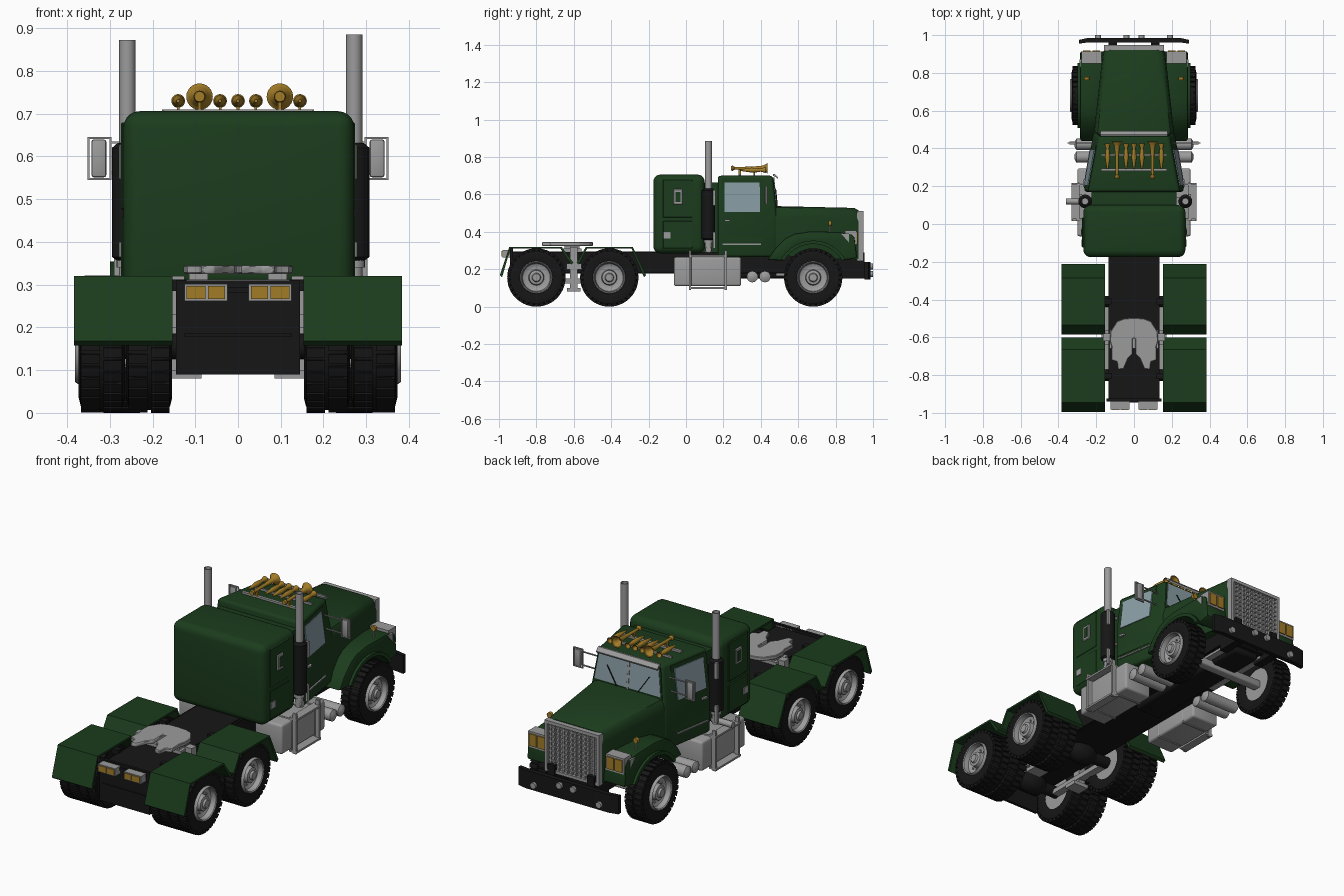
import bpy, bmesh, math
from math import sin, cos, pi

if "Cube" in bpy.data.objects:
    bpy.data.objects.remove(bpy.data.objects["Cube"])


def material(name, rgb):
    m = bpy.data.materials.new(name)
    m.diffuse_color = (*rgb, 1)
    m.use_nodes = True
    m.node_tree.nodes["Principled BSDF"].inputs["Base Color"].default_value = m.diffuse_color
    return m


GREEN = material("green_paint", (0.011, 0.045, 0.012))
BLACK = material("black", (0.008, 0.008, 0.008))
GOLD = material("gold", (0.36, 0.2, 0.02))
GLASS = material("glass", (0.25, 0.34, 0.38))
GREY = material("grey_metal", (0.33, 0.33, 0.33))


def build(name, solids, mat=GREY, mirror=False, bevel=0, seg=3, angle=35):
    """Skin each solid (a list of equal-length rings) and join them in one object."""
    bm = bmesh.new()
    for rings in solids:
        vs = [[bm.verts.new(p) for p in r] for r in rings]
        n = len(vs[0])
        for a, b in zip(vs, vs[1:]):
            for i in range(n):
                bm.faces.new((a[i], a[(i + 1) % n], b[(i + 1) % n], b[i]))
        if rings[0] != rings[-1]:
            bm.faces.new(vs[0][::-1])
            bm.faces.new(vs[-1])
        else:
            bmesh.ops.remove_doubles(bm, verts=vs[0] + vs[-1], dist=1e-5)
    bmesh.ops.recalc_face_normals(bm, faces=bm.faces)
    if bevel:
        edges = [e for e in bm.edges if e.calc_face_angle(0) > 0.5]
        bmesh.ops.bevel(bm, geom=edges, offset=bevel, segments=seg, profile=0.5,
                        affect='EDGES', clamp_overlap=True)
    for f in bm.faces:
        f.smooth = True
    for e in bm.edges:
        e.smooth = e.calc_face_angle(0) < math.radians(angle)
    me = bpy.data.meshes.new(name)
    bm.to_mesh(me)
    bm.free()
    ob = bpy.data.objects.new(name, me)
    bpy.context.collection.objects.link(ob)
    me.materials.append(mat)
    if mirror:
        ob.modifiers.new("mirror", 'MIRROR')
    return ob


def box(x0, x1, y0, y1, z0, z1):
    return [[(x0, y0, z), (x1, y0, z), (x1, y1, z), (x0, y1, z)] for z in (z0, z1)]


def side(pts, x0, x1):  # (y, z) profile extruded across x
    return [[(x, y, z) for y, z in pts] for x in (x0, x1)]


def lathe(profile, c, axis='x', n=32):  # profile of (radius, distance along axis)
    rings = []
    for r, d in profile:
        ring = []
        for i in range(n):
            u, v = r * cos(2 * pi * i / n), r * sin(2 * pi * i / n)
            o = {'x': (d, u, v), 'y': (u, d, v), 'z': (u, v, d)}[axis]
            ring.append(tuple(a + b for a, b in zip(c, o)))
        rings.append(ring)
    return rings


def rod(r, a, b, c, axis='x', n=20):
    return lathe([(r, a), (r, b)], c, axis, n)


# Frame, cross members, drivetrain and rear flap
build("frame_rails", [box(0.095, 0.135, -0.94, 0.955, 0.18, 0.29)], BLACK, True)
build("frame_deck", [box(-0.125, 0.125, -0.945, 0.9, 0.28, 0.295), box(-0.125, 0.125, -0.945, 0.9, 0.178, 0.186)], BLACK)
build("engine_and_gearbox", [box(-0.08, 0.08, 0.1, 0.88, 0.15, 0.29)], BLACK, bevel=0.02)
build("rear_flap", [box(-0.145, 0.145, -0.94, -0.925, 0.09, 0.31)], BLACK)

# Wheels
R = 0.156


def wheel(name, xo, y, w=0.108, rim=True):
    c, xi = (xo, y, R), -w
    prof = [(.086, -.008), (.12, 0), (.14, -.005), (.149, -.018), (.149, xi + .018),
            (.14, xi + .005), (.12, xi), (.086, xi + .008), (.086, -.008)]
    lugs = []
    for i in range(32):
        for s, (a, b) in enumerate(((-.006, -.05), (-.058, xi + .006))):
            t = 2 * pi * (i + s / 2) / 32
            lugs.append([[(xo + x, y + r * cos(t + d), R + r * sin(t + d))
                          for x, d in ((a, -.075), (b, -.075), (b, .075), (a, .075))]
                         for r in (.14, R)])
    build(name + "_tyre", [lathe(prof, c, n=40)] + lugs, BLACK, True)
    face = [(.088, xi + .01), (.088, .002), (.084, .008), (.079, .004), (.074, -.022), (.06, -.03),
            (.042, -.03), (.038, -.005), (.024, -.002), (.02, .008), (.001, .008)]
    bolts = [rod(.004, -.032, -.022, (xo, y + .052 * cos(k * pi / 5), R + .052 * sin(k * pi / 5)), n=6)
             for k in range(10)]
    build(name + "_rim", [lathe(face, c)] + bolts if rim else [rod(.087, xi + .01, -.01, c)], GREY, True)


wheel("front_wheel", 0.331, 0.68)
for tag, y in (("middle", -0.41), ("rear", -0.80)):
    wheel(tag + "_outer_wheel", 0.373, y)
    wheel(tag + "_inner_wheel", 0.262, y, rim=False)
    build(tag + "_axle", [rod(0.03, -0.27, 0.27, (0, y, R)),
                          lathe([(.02, -.09), (.05, -.05), (.06, 0), (.05, .05), (.02, .09)], (0, y, R))], BLACK)
build("front_axle", [box(-0.25, 0.25, 0.655, 0.705, 0.13, 0.17)], bevel=0.008)
build("front_springs", [box(0.085, 0.12, 0.48, 0.88, 0.165, 0.185)], GREY, True)

# Rear suspension between the driven axles
build("rear_suspension", [box(0.125, 0.165, -0.62, -0.58, 0.09, 0.32), box(0.12, 0.172, -0.64, -0.56, 0.2, 0.23),
                          box(0.085, 0.172, -0.635, -0.565, 0.08, 0.1), box(0.12, 0.16, -0.78, -0.42, 0.125, 0.15)],
      GREY, True)

# Rear fenders: bent sheet with an inner bracket
for tag, p in (("rear", [(-.995, .168), (-.945, .32), (-.665, .32), (-.602, .235)]),
               ("middle", [(-.585, .235), (-.535, .32), (-.285, .32), (-.213, .168)])):
    inner = [(y + d, z - .01) for (y, z), d in zip(p, (.012, .006, -.006, -.012))]
    build(tag + "_fender", [side(p + inner[::-1], 0.153, 0.384)], GREEN, True)
    mid = (p[1][0] + p[2][0]) / 2
    build(tag + "_fender_bracket", [box(0.12, 0.2, mid - .015, mid + .015, .285, .312)], BLACK, True)

# Fifth wheel coupling and tail lamps
half = [(.008, -.61), (.008, -.69), (.03, -.71), (.055, -.768), (.085, -.77), (.09, -.73), (.12, -.72),
        (.118, -.65), (.127, -.62), (.125, -.57), (.09, -.515), (.05, -.50)]
plate = [(0, -.60)] + half + [(0, -.497)] + [(-x, y) for x, y in half[::-1]]
build("fifth_wheel_plate", [[[(x, y, z) for x, y in plate] for z in (.325, .345)]], bevel=0.003, seg=1)
build("fifth_wheel_mount", [box(-.13, .13, -.66, -.56, .293, .312), box(.07, .115, -.65, -.57, .31, .33),
                            box(-.115, -.07, -.65, -.57, .31, .33)])
build("tail_lamp_housing", [box(.025, .125, -.982, -.925, .262, .302)], GREY, True)
build("tail_lamp_lens", [box(.03, .07, -.986, -.98, .267, .297), box(.076, .12, -.986, -.98, .267, .297)], GOLD, True)

# Sleeper
build("sleeper", [box(-.268, .272, -.175, .10, .285, .706)], GREEN, bevel=0.038, seg=5)
build("sleeper_link", [box(-.225, .225, .08, .19, .29, .665)], GREEN)
build("sleeper_doors", [box(.26, .274, -.125, .035, .475, .68), box(.26, .274, -.125, .035, .31, .46)],
      GREEN, True, bevel=0.004, seg=1)
build("sleeper_window_frame", [box(.265, .279, -.068, -.018, .545, .628)], GREY, True, bevel=.004, seg=1)
build("sleeper_window", [box(.27, .281, -.056, -.030, .559, .614)], GREEN, True)
build("sleeper_vent", [box(.265, .279, -.12, -.082, .365, .4)], GREY, True)


# Cab
def cab_x(y, z):
    t, s = (y - .17) / .3, max(0, (z - .5) / .2)
    low, high = .265 - .05 * t, .242 - .056 * t
    return low + (high - low) * s


def cab_ring(z, yf):
    a, b = cab_x(.17, z), cab_x(.47, z)
    return [(-a, .17, z), (a, .17, z), (b, yf, z), (-b, yf, z)]


def cab_panel(pts, t0, t1):  # slab lying on the cab side
    return [[(cab_x(y, z) + t, y, z) for y, z in pts] for t in (t0, t1)]


build("cab", [[cab_ring(.265, .485), cab_ring(.5, .485), cab_ring(.70, .465)]], GREEN, bevel=0.016)
build("cab_door", [cab_panel([(.19, .35), (.415, .35), (.415, .685), (.19, .685)], -.004, .003)], GREEN, True)
build("side_window", [cab_panel([(.205, .507), (.396, .507), (.394, .665), (.205, .665)], 0, .006)], GLASS, True)
build("door_trim", [cab_panel([(.195, .33), (.4, .33), (.4, .337), (.195, .337)], -.002, .008),
                    cab_panel([(.205, .455), (.235, .455), (.235, .465), (.205, .465)], -.002, .012)], GREY, True)


def screen(x0, x1, x2, x3, z0, z1, d):
    yy = lambda z: .485 - .02 * (z - .5) / .2 + d
    return [[(x0, yy(z0) + e, z0), (x1, yy(z0) + e, z0), (x2, yy(z1) + e, z1), (x3, yy(z1) + e, z1)]
            for e in (-.01, 0)]


build("windshield_frame", [screen(-.2, .2, .18, -.18, .53, .69, .002)], GREEN)
build("windshield_divider", [screen(-.005, .005, .005, -.005, .535, .69, .006)])
build("windshield", [screen(.006, .192, .172, .006, .545, .682, .005)], GLASS, True)
build("wipers", [screen(.06, .064, .124, .12, .54, .63, .01)], BLACK, True)
build("sun_visor", [side([(.465, .70), (.485, .69), (.487, .682), (.492, .692), (.475, .71), (.465, .71)], -.178, .178)])


# Hood, cowl and grille
def hood_ring(y, w, zb, zt):
    h = [(w, zb), (w, zt - .06), (w - .006, zt - .025), (w - .02, zt - .007), (w - .045, zt)]
    return [(x, y, z) for x, z in h] + [(-x, y, z) for x, z in h[::-1]]


build("hood", [[hood_ring(.46, .215, .27, .538), hood_ring(.55, .205, .27, .536), hood_ring(.90, .166, .25, .528),
                hood_ring(.922, .158, .255, .515)]], GREEN)
build("grille_backing", [box(-.145, .145, .9, .932, .255, .505)], GREY)
build("grille_frame", [box(-.158, .158, .915, .948, .495, .512), box(-.158, .158, .915, .948, .245, .26),
                       box(-.158, -.142, .915, .948, .245, .512), box(.142, .158, .915, .948, .245, .512)])
build("grille_mesh", [box(-.15 + i * .025, -.143 + i * .025, .925, .942, .25, .505) for i in range(1, 12)]
      + [box(-.15, .15, .925, .939, .25 + i * .025, .257 + i * .025) for i in range(1, 10)])

# Front fenders, arch lips and lamps
arch = [(.68 + .18 * cos(math.radians(a)), R + .18 * sin(math.radians(a))) for a in range(30, 151, 12)]
outer = [(.435, .25), (.475, .31), (.53, .365), (.58, .39), (.66, .402), (.8, .4), (.88, .39), (.902, .37), (.915, .26)]
build("front_fender", [side(outer + arch, .15, .285)], GREEN, True, bevel=.01, seg=2)
lip = [(.68 + .198 * cos(math.radians(a)), R + .198 * sin(math.radians(a))) for a in range(30, 151, 12)]
build("wheel_arch_lip", [side(lip + arch[::-1], .24, .299)], GREEN, True)
build("headlamp_housing", [box(.172, .278, .85, .912, .325, .408),
                           side([(.83, .39), (.872, .39), (.872, .342)], .2, .289)], GREY, True)
build("headlamp_lens", [box(.18, .221, .905, .918, .335, .398), box(.229, .27, .905, .918, .335, .398)], GOLD, True)
build("fender_signal", [rod(.005, .39, .43, (.25, .77, 0), 'z', 8)], GREY, True)
build("fender_signal_lens", [rod(.014, -.008, .008, (.25, .77, .445), 'y', 12)], GOLD, True)

# Bumper
bump = [(-.29, .955), (-.24, .962), (.24, .962), (.29, .955), (.29, .975), (.24, .986), (-.24, .986), (-.29, .975)]
build("bumper", [[[(x, y, z) for x, y in bump] for z in (.145, .24)]], BLACK)
build("bumper_brackets", [box(.09, .135, .83, .965, .15, .235)], BLACK, True)
build("bumper_lamps", [rod(.016, .98, 1.0, (x, 0, z), 'y', 16) for x, z in ((.04, .215), (.19, .175))], GREY, True)

# Exhaust stacks, one per side
for tag, x, top, s in (("left", -.259, .873, -1), ("right", .272, .885, 1)):
    build(tag + "_exhaust_stack", [lathe([(.019, .29), (.019, top), (.015, top), (.015, .8)], (x, .12, 0), 'z', 20),
                                   rod(.025, .34, .365, (x, .12, 0), 'z'), rod(.016, -.1, .02, (x, .12, .305))])
    build(tag + "_muffler", [lathe([(.022, .355), (.036, .365), (.036, .62), (.022, .632)], (x, .12, 0), 'z', 24)], BLACK)
    build(tag + "_heat_shield", [box(x + s * .024 - .007, x + s * .024 + .007, .145, .158, a, b)
                                 for a, b in ((.31, .4), (.54, .625))])
build("exhaust_brackets", [box(.2, .26, .1, .14, z, z + .012) for z in (.45, .6)], GREY, True)

# Fuel tanks, steps and air tanks
build("fuel_tank", [box(.14, .30, -.065, .295, .11, .265)], GREY, True, bevel=.012)
build("tank_straps", [box(.138, .305, y, y + .014, .105, .27) for y in (.015, .205)], GREY, True, bevel=.012, seg=2)
build("steps", [box(.305, .325, y, y + .012, .09, .3) for y in (.016, .206)]
      + [box(.285, .33, .016, .218, z, z + .01) for z in (.095, .265)], GREY, True)
build("air_tanks", [lathe([(.012, .10), (.03, .11), (.03, .305), (.012, .315)], (0, y, .16), n=20)
                    for y in (.355, .422)], GREY, True)

# Mirrors
build("mirror_frame", [box(.296, .352, .425, .432, z, z + .005) for z in (.545, .641)]
      + [box(x, x + .005, .425, .432, .545, .646) for x in (.296, .347)]
      + [box(.2, .3, .425, .432, z, z + .005) for z in (.56, .63)], GREY, True)
build("mirror_head", [box(.308, .343, .42, .437, .551, .64)], GREY, True, bevel=.006, seg=2)

# Roof horns with bells facing forward
build("horn_rail", [box(-.175, .175, .28, .295, .698, .71), box(-.175, .175, .36, .37, .698, .71)])
big = [(.012, .24), (.014, .25), (.007, .26), (.009, .36), (.014, .41), (.022, .428), (.031, .436), (.026, .434), (.008, .4)]
small = [(.004, .29), (.007, .31), (.013, .35), (.011, .385), (.008, .4), (.016, .425), (.013, .423), (.005, .4)]
build("large_horns", [lathe(big, (x, 0, .74), 'y', 24) for x in (-.09, .098)]
      + [box(x - .004, x + .004, .28, .295, .7, .735) for x in (-.09, .098)], GOLD)
xs = (-.14, -.042, 0, .042, .145)
build("small_horns", [lathe(small, (x, 0, .73), 'y', 20) for x in xs]
      + [box(x - .003, x + .003, .36, .37, .7, .725) for x in xs], GOLD)
